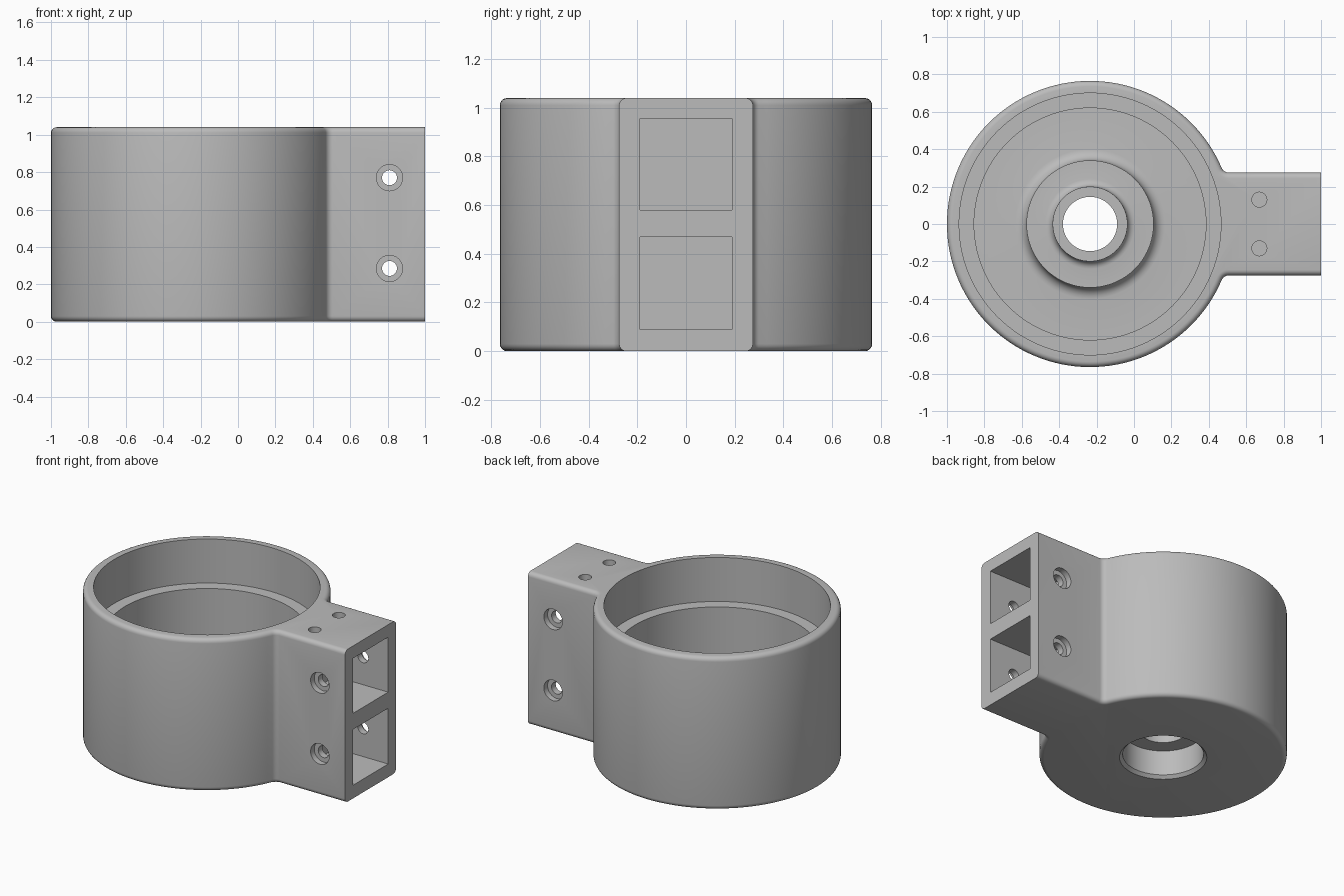
import bpy, bmesh
from math import sin, cos, pi, sqrt, atan2
from mathutils import Matrix, Vector

cube = bpy.data.objects.get("Cube")
if cube:
    bpy.data.objects.remove(cube)

CX, R, H = -0.235, 0.765, 1.04      # cup centre, radius, height
ARM, FILLET, ROUND = 0.275, 0.04, 0.03

gray = bpy.data.materials.new("plain gray")
gray.use_nodes = True
color = (0.5, 0.5, 0.5, 1)
gray.diffuse_color = color
gray.node_tree.nodes["Principled BSDF"].inputs["Base Color"].default_value = color


def make_object(name, bm):
    bmesh.ops.recalc_face_normals(bm, faces=bm.faces)
    mesh = bpy.data.meshes.new(name)
    bm.to_mesh(mesh)
    bm.free()
    mesh.materials.append(gray)
    obj = bpy.data.objects.new(name, mesh)
    bpy.context.collection.objects.link(obj)
    return obj


def arc(cx, cy, r, start, end, n):
    steps = [start + (end - start) * i / n for i in range(n + 1)]
    return [(cx + r * cos(a), cy + r * sin(a)) for a in steps]


def cylinder(name, r, depth, loc, axis="Z"):
    bm = bmesh.new()
    turn = Matrix.Rotation(pi / 2, 4, "X") if axis == "Y" else Matrix()
    bmesh.ops.create_cone(bm, cap_ends=True, segments=40, radius1=r, radius2=r,
                          depth=depth, matrix=Matrix.Translation(loc) @ turn)
    return make_object(name, bm)


def box(name, lo, hi):
    lo, hi = Vector(lo), Vector(hi)
    bm = bmesh.new()
    bmesh.ops.create_cube(bm, size=1, matrix=Matrix.Translation((lo + hi) / 2)
                          @ Matrix.Diagonal((*(hi - lo), 1)))
    return make_object(name, bm)


def revolve(name, profile, segments):
    bm = bmesh.new()
    verts = [bm.verts.new((r, 0, z)) for r, z in profile]
    edges = [bm.edges.new(pair) for pair in zip(verts, verts[1:])]
    bmesh.ops.spin(bm, geom=verts + edges, cent=(0, 0, 0), axis=(0, 0, 1),
                   angle=2 * pi, steps=segments, use_merge=True)
    bmesh.ops.remove_doubles(bm, verts=bm.verts, dist=1e-5)
    bmesh.ops.translate(bm, vec=(CX, 0, 0), verts=bm.verts)
    return make_object(name, bm)


# Outer body: round cup outline blended into the straight arm
fy = ARM + FILLET
fx = CX + sqrt((R + FILLET) ** 2 - fy ** 2)
touch = atan2(fy, fx - CX)
outline = [(1, -ARM), (1, ARM)]
outline += arc(fx, fy, FILLET, -pi / 2, touch - pi, 6)
outline += arc(CX, 0, R, touch, 2 * pi - touch, 112)[1:-1]
outline += arc(fx, -fy, FILLET, pi - touch, pi / 2, 6)

bm = bmesh.new()
base = bm.faces.new([bm.verts.new((x, y, 0)) for x, y in outline])
top = bmesh.ops.extrude_face_region(bm, geom=[base])["geom"]
bmesh.ops.translate(bm, vec=(0, 0, H), verts=[v for v in top if isinstance(v, bmesh.types.BMVert)])
bmesh.ops.recalc_face_normals(bm, faces=bm.faces)
rims = [e for e in bm.edges
        if abs(e.verts[0].co.z - e.verts[1].co.z) < 1e-4
        and min(v.co.x for v in e.verts) < 0.99]
bmesh.ops.bevel(bm, geom=rims, offset=ROUND, segments=5, profile=0.5, affect="EDGES")
body = make_object("cup_with_arm", bm)

# Cup cavity: bottom pocket, centre bore, hub, boss, floor and stepped wall
floor, boss, hub = 0.1, 0.27, 0.34
profile = [(0, -0.02), (0.29, -0.02), (0.25, 0.02), (0.25, 0.19), (0.145, 0.19),
           (0.145, hub), (0.2, hub)]
profile += arc(0.24, boss + 0.04, 0.04, pi, 1.5 * pi, 5)
profile += [(0.34, boss)]
profile += arc(0.4, floor + 0.06, 0.06, pi, 1.5 * pi, 6)
profile += [(0.62, floor), (0.62, 0.74), (0.7, 0.74), (0.7, 1.2), (0, 1.2)]
cutters = [revolve("cavity_cutter", profile, 112)]

# Arm: two square pockets with counterbored cross holes
for lo, hi in ((0.09, 0.47), (0.58, 0.955)):
    cutters.append(box("pocket_cutter", (0.6, -0.19, lo), (1.1, 0.19, hi)))
for z in (0.285, 0.77):
    cutters.append(cylinder("screw_hole_cutter", 0.04, 0.8, (0.81, 0, z), "Y"))
    for side in (-1, 1):
        cutters.append(cylinder("counterbore_cutter", 0.07, 0.2,
                                (0.81, side * (ARM + 0.06), z), "Y"))

# Two small holes through the top of the arm
for side in (-1, 1):
    cutters.append(cylinder("top_hole_cutter", 0.04, 0.3, (0.67, side * 0.13, H)))

for cutter in cutters:
    cutter.hide_render = True
    mod = body.modifiers.new(cutter.name, "BOOLEAN")
    mod.operation, mod.solver, mod.object = "DIFFERENCE", "EXACT", cutter

# Bake the cuts, then drop the cutters
bpy.context.view_layer.update()
result = bpy.data.meshes.new_from_object(body.evaluated_get(bpy.context.evaluated_depsgraph_get()))
body.modifiers.clear()
body.data = result
for cutter in cutters:
    bpy.data.objects.remove(cutter)

for obj in bpy.context.selected_objects:
    obj.select_set(False)
body.select_set(True)
bpy.context.view_layer.objects.active = body
bpy.ops.object.shade_smooth_by_angle(angle=0.5)
